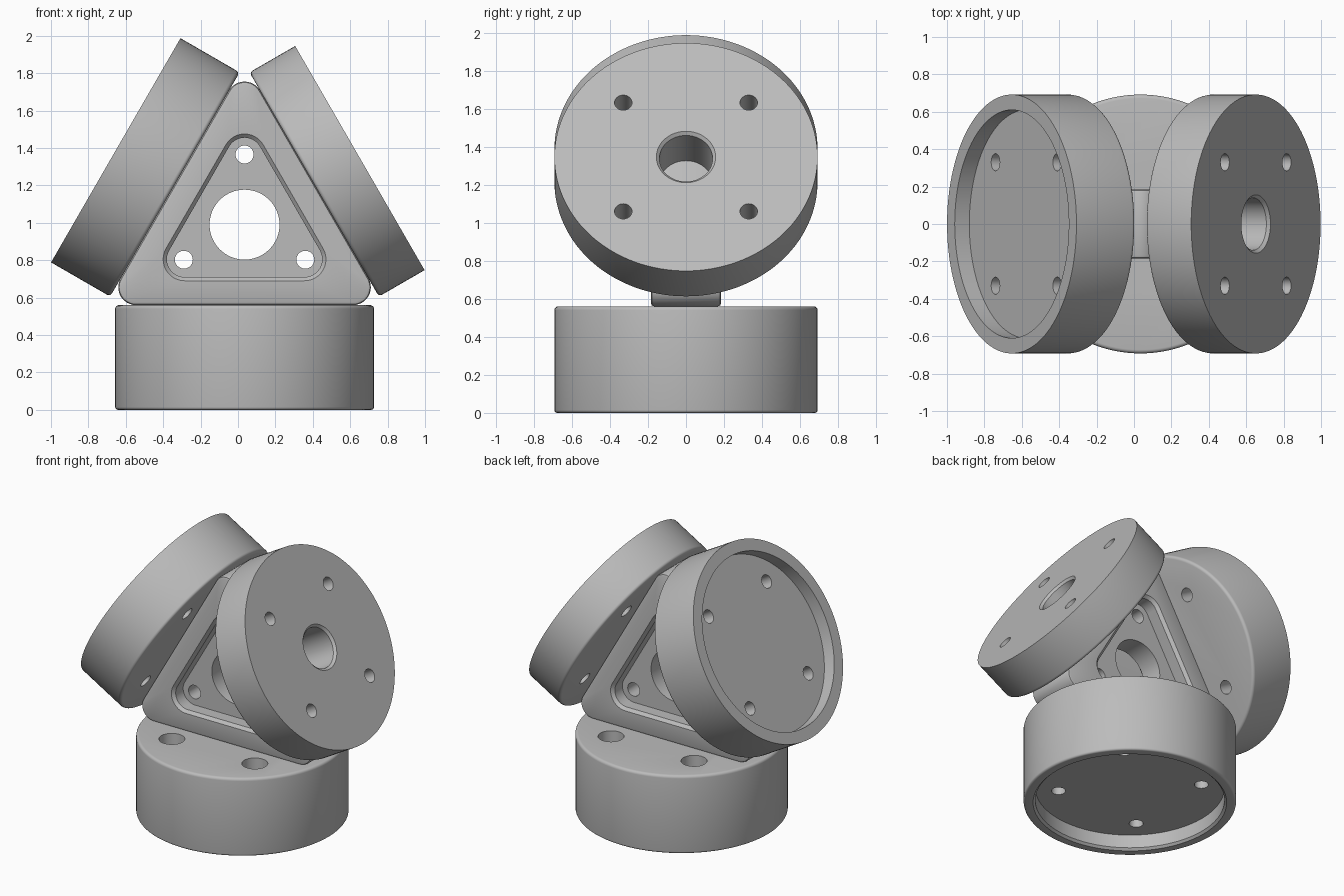
import bpy, bmesh
from math import sin, cos, pi, radians, sqrt
from mathutils import Matrix, Vector

old = bpy.data.objects.get("Cube")
if old:
    bpy.data.objects.remove(old, do_unlink=True)

HUB = Vector((0.035, 0, 0.99))   # centre of the triangular bracket
INR = 0.43                       # bracket centre to each side
DISC_R = 0.692
BOLT = 0.33                      # bolt offset on the discs
HALF = 0.185                     # half thickness of the bracket

grey = bpy.data.materials.new("plain_grey")
grey.diffuse_color = (0.5, 0.5, 0.5, 1)
grey.use_nodes = True
grey.node_tree.nodes["Principled BSDF"].inputs["Base Color"].default_value = (0.5, 0.5, 0.5, 1)


def loft(bm, rings):
    """Skin a list of point rings and cap both ends."""
    loops = [[bm.verts.new(p) for p in ring] for ring in rings]
    n = len(loops[0])
    for a, b in zip(loops, loops[1:]):
        for i in range(n):
            j = (i + 1) % n
            bm.faces.new((a[i], a[j], b[j], b[i]))
    bm.faces.new(loops[0][::-1])
    bm.faces.new(loops[-1])


def lathe(bm, profile, x=0, y=0, n=96):
    """Turn (radius, height) points about an upright axis at x, y."""
    loft(bm, [[(x + r * cos(2 * pi * i / n), y + r * sin(2 * pi * i / n), z)
               for i in range(n)] for r, z in profile])


def to_object(name, bm):
    bmesh.ops.recalc_face_normals(bm, faces=bm.faces)
    mesh = bpy.data.meshes.new(name)
    bm.to_mesh(mesh)
    bm.free()
    mesh.materials.append(grey)
    ob = bpy.data.objects.new(name, mesh)
    bpy.context.collection.objects.link(ob)
    return ob


def finish(ob, cutter_bm, matrix):
    """Drill the part, place it and smooth its round faces."""
    cutter = to_object("drill_cutter", cutter_bm)
    cutter.hide_render = True
    mod = ob.modifiers.new("holes", 'BOOLEAN')
    mod.operation = 'DIFFERENCE'
    mod.solver = 'EXACT'
    mod.object = cutter
    bpy.ops.object.select_all(action='DESELECT')
    bpy.context.view_layer.objects.active = ob
    ob.select_set(True)
    bpy.ops.object.modifier_apply(modifier=mod.name)
    bpy.data.objects.remove(cutter, do_unlink=True)
    ob.matrix_world = matrix
    bpy.ops.object.shade_smooth_by_angle(angle=radians(32))


def fillet(radius, z, f, down):
    """Quarter-round points at a disc edge."""
    pts = [(radius - f + f * sin(t * pi / 8), z + down * (f - f * cos(t * pi / 8)))
           for t in range(5)]
    return pts


def disc(name, outer, angle, recess=0, round_outer=False, bore=0, counterbore=False):
    profile = fillet(DISC_R, INR, 0.02, 1)
    profile += fillet(DISC_R, outer, 0.015, -1)[::-1] if round_outer else [(DISC_R, outer)]
    if recess:
        if round_outer:
            profile += [(0.63, outer), (0.615, outer - 0.015)]
        else:
            profile += [(0.61, outer)]
        profile.append((0.615 if round_outer else 0.61, outer - recess))
    bm = bmesh.new()
    lathe(bm, profile, n=128)
    ob = to_object(name, bm)

    # four bolt holes, and a chamfered centre bore where there is one
    cut = bmesh.new()
    for x in (-BOLT, BOLT):
        for y in (-BOLT, BOLT):
            if counterbore:
                step = INR + 0.25
                drill = [(0.085, INR - 0.1), (0.085, step), (0.046, step)]
            else:
                drill = [(0.046, INR - 0.1)]
            lathe(cut, drill + [(0.046, outer + 0.1)], x, y, 32)
    if bore:
        lathe(cut, [(bore, INR - 0.1), (bore, outer - 0.016), (bore + 0.016, outer),
                    (bore + 0.016, outer + 0.1)], n=64)
    finish(ob, cut, Matrix.Translation(HUB) @ Matrix.Rotation(radians(angle), 4, 'Y'))


disc("base_disc", HUB.z, 180, recess=0.11, round_outer=True, counterbore=True)
disc("recessed_disc", 0.795, -60, recess=0.09)
disc("bored_disc", 0.712, 60, bore=0.14)


def triangle(inradius, corner, h, steps=12):
    """Rounded triangle ring, one corner along +y, at height h."""
    pts = []
    for k in range(3):
        mid = pi / 2 + k * 2 * pi / 3
        d = 2 * (inradius - corner)
        for s in range(steps + 1):
            a = mid + (s / steps - 0.5) * 2 * pi / 3
            pts.append((d * cos(mid) + corner * cos(a), d * sin(mid) + corner * sin(a), h))
    return pts


# triangular bracket with a chamfered pocket on both faces
half = [(0.28, 0.095, 0.08), (0.28, 0.095, HALF - 0.02), (0.30, 0.115, HALF),
        (INR - 0.018, 0.077, HALF), (INR - 0.005, 0.09, HALF - 0.005), (INR, 0.095, HALF - 0.018)]
bm = bmesh.new()
loft(bm, [triangle(a, r, h) for a, r, h in half] +
     [triangle(a, r, -h) for a, r, h in reversed(half)])
bracket = to_object("triangular_bracket", bm)

cut = bmesh.new()
lathe(cut, [(0.187, -0.3), (0.187, 0.3)], n=64)
for k in range(3):
    a = pi / 2 + k * 2 * pi / 3
    lathe(cut, [(0.048, -0.3), (0.048, 0.3)], 0.375 * cos(a), 0.375 * sin(a), 32)
finish(bracket, cut, Matrix.Translation(HUB) @ Matrix.Rotation(pi / 2, 4, 'X'))
